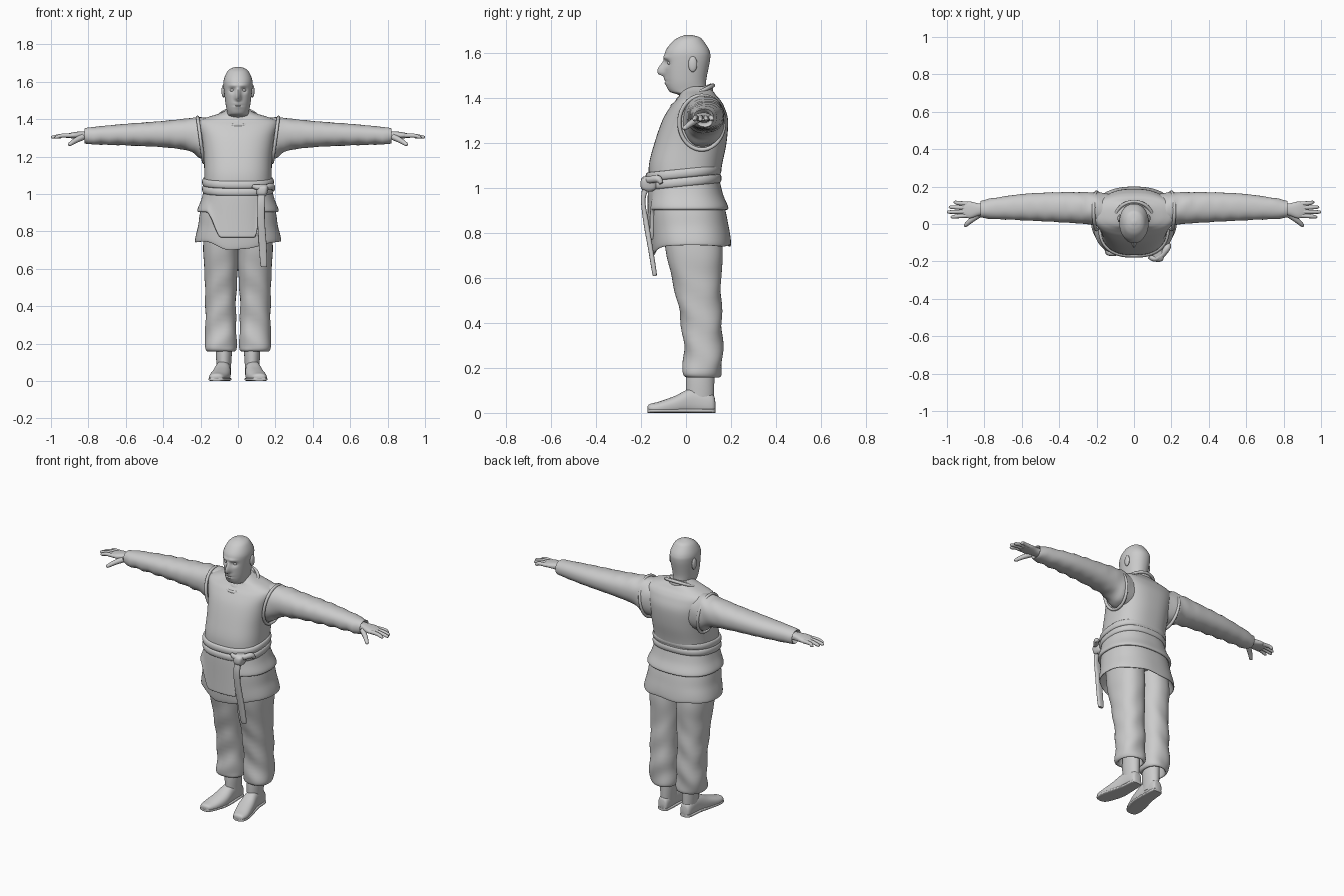
import bpy
import bmesh
from math import cos, sin, pi, exp, radians
from mathutils import Vector

if "Cube" in bpy.data.objects:
    bpy.data.objects.remove(bpy.data.objects["Cube"], do_unlink=True)

colour = (.6, .6, .6, 1)
grey = bpy.data.materials.new("plain grey")
grey.use_nodes = True
grey.diffuse_color = colour
grey.node_tree.nodes["Principled BSDF"].inputs["Base Color"].default_value = colour


def resample(rows, steps):
    """Smooth spline through the rows."""
    rows = [Vector(row) for row in rows]
    last = len(rows) - 1
    result = []
    for i in range(last):
        before, start, end, after = rows[max(i - 1, 0)], rows[i], rows[i + 1], rows[min(i + 2, last)]
        leave, arrive = (end - before) / 2, (after - start) / 2
        for k in range(steps):
            t = k / steps
            blend = t * t * (3 - 2 * t)
            result.append(start.lerp(end, blend) + t * (1 - t) * ((1 - t) * leave - t * arrive))
    return result + [rows[last]]


def activate(obj):
    bpy.ops.object.select_all(action="DESELECT")
    obj.select_set(True)
    bpy.context.view_layer.objects.active = obj


def finish(obj, mirror):
    obj.data.materials.append(grey)
    if mirror:
        modifier = obj.modifiers.new("mirror", "MIRROR")
        modifier.use_mirror_merge = False
    activate(obj)
    bpy.ops.object.shade_smooth_by_angle(angle=radians(45))


def loft(name, rows, axis="z", sides=48, steps=5, power=2.0, deform=None, mirror=False):
    """Skin rounded sections (position, u min, u max, v min, v max) along an axis."""
    def rounded(value):
        return (1 if value > 0 else -1) * abs(value) ** (2 / power)

    bm = bmesh.new()
    rings = []
    for t, left, right, low, high in resample(rows, steps):
        ring = []
        for k in range(sides):
            angle = 2 * pi * k / sides
            u = (left + right + (right - left) * rounded(cos(angle))) / 2
            v = (low + high + (high - low) * rounded(sin(angle))) / 2
            point = Vector({"x": (t, u, v), "y": (u, t, v), "z": (u, v, t)}[axis])
            if deform:
                deform(point)
            ring.append(bm.verts.new(point))
        rings.append(ring)
    for lower, upper in zip(rings, rings[1:]):
        for k in range(sides):
            bm.faces.new((lower[k], lower[k - 1], upper[k - 1], upper[k]))
    bm.faces.new(rings[0])
    bm.faces.new(rings[-1])
    bmesh.ops.recalc_face_normals(bm, faces=bm.faces)
    mesh = bpy.data.meshes.new(name)
    bm.to_mesh(mesh)
    bm.free()
    obj = bpy.data.objects.new(name, mesh)
    bpy.context.collection.objects.link(obj)
    finish(obj, mirror)


def centred(rows):
    """Symmetric sections from (height, half width, front, back)."""
    return [(z, -width, width, front, back) for z, width, front, back in rows]


def tube(name, points, radii, closed=False, mirror=False):
    curve = bpy.data.curves.new(name, "CURVE")
    curve.dimensions = "3D"
    curve.bevel_depth = 1
    curve.bevel_resolution = 3
    curve.use_fill_caps = True
    spline = curve.splines.new("POLY")
    path = [(*point, radius) for point, radius in zip(points, radii)]
    if not closed:
        path = resample(path, 4)
    spline.points.add(len(path) - 1)
    for point, (x, y, z, radius) in zip(spline.points, path):
        point.co, point.radius = (x, y, z, 1), radius
    spline.use_cyclic_u = closed
    obj = bpy.data.objects.new(name, curve)
    bpy.context.collection.objects.link(obj)
    activate(obj)
    bpy.ops.object.convert(target="MESH")
    finish(bpy.context.object, mirror)


def trim(name, centre, cosine, sine, mirror=False):
    """Closed seam: an ellipse spanned by two vectors."""
    angles = [radians(a) for a in range(0, 360, 9)]
    points = [Vector(centre) + Vector(cosine) * cos(a) + Vector(sine) * sin(a) for a in angles]
    tube(name, points, [.009] * len(points), closed=True, mirror=mirror)


def ellipsoid(name, centre, size):
    x, y, z = centre
    wide, deep, tall = size
    rows = []
    for k in range(13):
        r = max(sin(pi * k / 12), .02)
        rows.append((z - tall * cos(pi * k / 12), x - wide * r, x + wide * r, y - deep * r, y + deep * r))
    loft(name, rows, sides=24, steps=1, mirror=True)


def smooth(value, start, end):
    t = min(max((value - start) / (end - start), 0), 1)
    return t * t * (3 - 2 * t)


def tilt(slope):
    def deform(point):
        point.z += slope * point.y
    return deform


# Head with sculpted face
def sculpt_face(point):
    x, z = abs(point.x), point.z

    def bump(across, height, width, tall):
        return exp(-((x - across) / width) ** 2 - ((z - height) / tall) ** 2)

    if point.y < -.02:
        nose = smooth(z, 1.58, 1.52) * smooth(z, 1.49, 1.51)
        point.y -= .034 * nose * exp(-(x / (.008 + .007 * nose)) ** 2)
        eye_socket, brow = bump(.032, 1.555, .016, .012), bump(.02, 1.58, .03, .01)
        lips, mouth_line = bump(0, 1.475, .025, .02), bump(0, 1.475, .025, .004)
        point.y += .013 * eye_socket - .007 * brow + .009 * (mouth_line - lips)


loft("head", centred([
    (1.36, .06, -.02, .1), (1.41, .06, -.03, .09), (1.43, .057, -.075, .09), (1.48, .066, -.09, .09),
    (1.57, .077, -.095, .107), (1.61, .076, -.09, .104), (1.65, .06, -.06, .08),
    (1.67, .04, -.03, .06), (1.68, .01, 0, .02)]),
    sides=112, steps=10, power=2.15, deform=sculpt_face)
ellipsoid("eyes", (.031, -.071, 1.555), (.012, .012, .009))
ellipsoid("ears", (.078, .03, 1.55), (.01, .02, .035))

# Tunic chest, collar and seams
loft("tunic", centred([
    (1, .18, -.165, .145), (1.1, .18, -.165, .16), (1.2, .183, -.14, .18), (1.3, .197, -.105, .187),
    (1.36, .214, -.07, .17), (1.39, .21, -.045, .153), (1.41, .165, -.03, .135),
    (1.43, .1, -.02, .12), (1.45, .06, 0, .1)]), sides=64, power=2.5)
loft("collar", centred([
    (1.37, .085, -.05, .12), (1.39, .09, -.05, .12), (1.41, .08, -.045, .115),
    (1.42, .07, -.035, .11), (1.41, .06, -.025, .1)]), deform=tilt(.4))
trim("neckline_trim", (0, .03, 1.41), (.1, 0, 0), (0, .09, .045))
trim("armhole_trims", (.2, .07, 1.29), (0, .1, 0), (.016, 0, .12), mirror=True)


# Sleeves with soft creases
def crease(point):
    depth = .003 * sin(70 * point.x + 25 * point.z) * sin(40 * point.y)
    point.y += depth
    point.z += depth


loft("sleeves", [
    (.12, -.02, .16, 1.18, 1.4), (.2, -.01, .17, 1.19, 1.41), (.26, 0, .17, 1.23, 1.405),
    (.4, .01, .17, 1.25, 1.39), (.6, .02, .16, 1.26, 1.375), (.8, .03, .13, 1.267, 1.355),
    (.815, .04, .12, 1.28, 1.345), (.79, .055, .11, 1.29, 1.335)],
    axis="x", power=2.2, deform=crease, mirror=True)

# Hands
loft("palms", [
    (.78, .055, .11, 1.29, 1.335), (.83, .045, .11, 1.293, 1.335), (.88, .03, .12, 1.297, 1.33),
    (.92, .045, .11, 1.3, 1.32)], axis="x", power=2.4, mirror=True)
for k, (finger, reach) in enumerate([("index", .98), ("middle", 1), ("ring", .99), ("little", .965)]):
    root, tip = .045 + .021 * k, .038 + .026 * k
    tube(finger + "_fingers", [(.89, root, 1.312), (.94, (root + tip) / 2, 1.312),
                               (reach - .01, tip, 1.304), (reach, tip, 1.302)],
         [.012, .011, .009, .003], mirror=True)
tube("thumbs", [(.83, .05, 1.305), (.87, .02, 1.285), (.9, -.006, 1.265), (.905, -.01, 1.26)],
     [.017, .014, .01, .004], mirror=True)


# Tunic skirt: long under layer and short top layer with a front apron
def dip_hem(point):
    front = smooth(point.y, 0, -.14) * smooth(abs(point.x), .19, .04)
    point.z += (.015 - .04 * front + .004 * sin(30 * point.x)) * smooth(point.z, .86, .76)


def hang_apron(point):
    if point.y < 0:
        middle = smooth(point.x, -.17, -.09) * smooth(point.x, .125, .09)
        amount = middle * smooth(point.z, 1, .91)
        point.y += .006 * amount
        point.z -= .135 * amount


loft("skirt_under_layer", centred([
    (1, .18, -.16, .145), (.9, .203, -.163, .175), (.82, .214, -.158, .19), (.74, .23, -.15, .2),
    (.735, .22, -.14, .19), (.8, .19, -.12, .17)]), sides=96, power=2.4, deform=dip_hem)
loft("skirt_top_layer", centred([
    (1.03, .18, -.165, .15), (.97, .196, -.172, .165), (.92, .216, -.178, .186),
    (.905, .215, -.176, .186), (.905, .205, -.165, .175), (.93, .19, -.155, .16)]),
    sides=160, power=2.4, deform=hang_apron)

# Double belt, knot and hanging tail
for label, z in (("lower", 1.027), ("upper", 1.066)):
    profile = [(-.019, .025), (-.018, .006), (0, 0), (.018, .006), (.019, .025)]
    loft(label + "_belt", centred([(z + rise, .192 - inset, inset - .18, .158 - inset)
                                   for rise, inset in profile]),
         sides=64, power=2.5, deform=tilt(.1))
loft("belt_knot", [(.985, .11, .145, -.18, -.15), (1, .1, .155, -.2, -.13),
                   (1.035, .1, .16, -.2, -.13), (1.05, .11, .15, -.18, -.14)], power=3)
tube("belt_loops", [(.08, -.175, 1.04), (.11, -.185, 1.035), (.15, -.165, 1.035),
                    (.18, -.125, 1.04), (.19, -.11, 1.02)], [.01, .016, .016, .017, .008])
loft("belt_tail", [
    (1.02, .107, .147, -.19, -.15), (.95, .104, .144, -.2, -.18), (.85, .104, .144, -.19, -.166),
    (.72, .112, .153, -.167, -.145), (.62, .12, .155, -.15, -.13), (.61, .13, .147, -.144, -.136)],
    power=3)


# Baggy trousers gathered at the cuffs
def fold(point):
    depth = .004 * smooth(point.z, .75, .45)
    point.y += depth * sin(38 * point.z + 30 * point.x)
    point.x += depth * sin(45 * point.z + 25 * point.y) / 2


loft("trouser_legs", [
    (.9, 0, .175, -.11, .14), (.72, 0, .186, -.09, .163), (.6, 0, .18, -.063, .156),
    (.45, .01, .175, -.03, .158), (.3, .01, .174, -.01, .163), (.2, .007, .178, -.013, .16),
    (.165, .01, .17, -.01, .154), (.163, .025, .155, .01, .14), (.22, .03, .15, .015, .13)],
    power=2.3, deform=fold, mirror=True)


# Boots with soles
def flatten(point):
    point.z = max(point.z, .01)


foot = [(.13, .06, .09, .01, .05), (.115, .045, .11, -.01, .085), (.03, .04, .12, -.01, .11),
        (-.05, .04, .14, -.01, .075), (-.12, .06, .154, -.01, .05), (-.16, .08, .148, 0, .04),
        (-.17, .1, .13, .01, .03)]
loft("boot_shafts", [(.25, .035, .118, .005, .128), (.15, .033, .118, 0, .126),
                     (.08, .037, .114, 0, .124), (.03, .04, .11, -.01, .12)], mirror=True)
loft("boot_feet", foot, axis="y", power=2.3, deform=flatten, mirror=True)
loft("boot_soles", [(y, inner - .003, outer + .003, 0, .018) for y, inner, outer, low, high in foot],
     axis="y", power=4, mirror=True)
